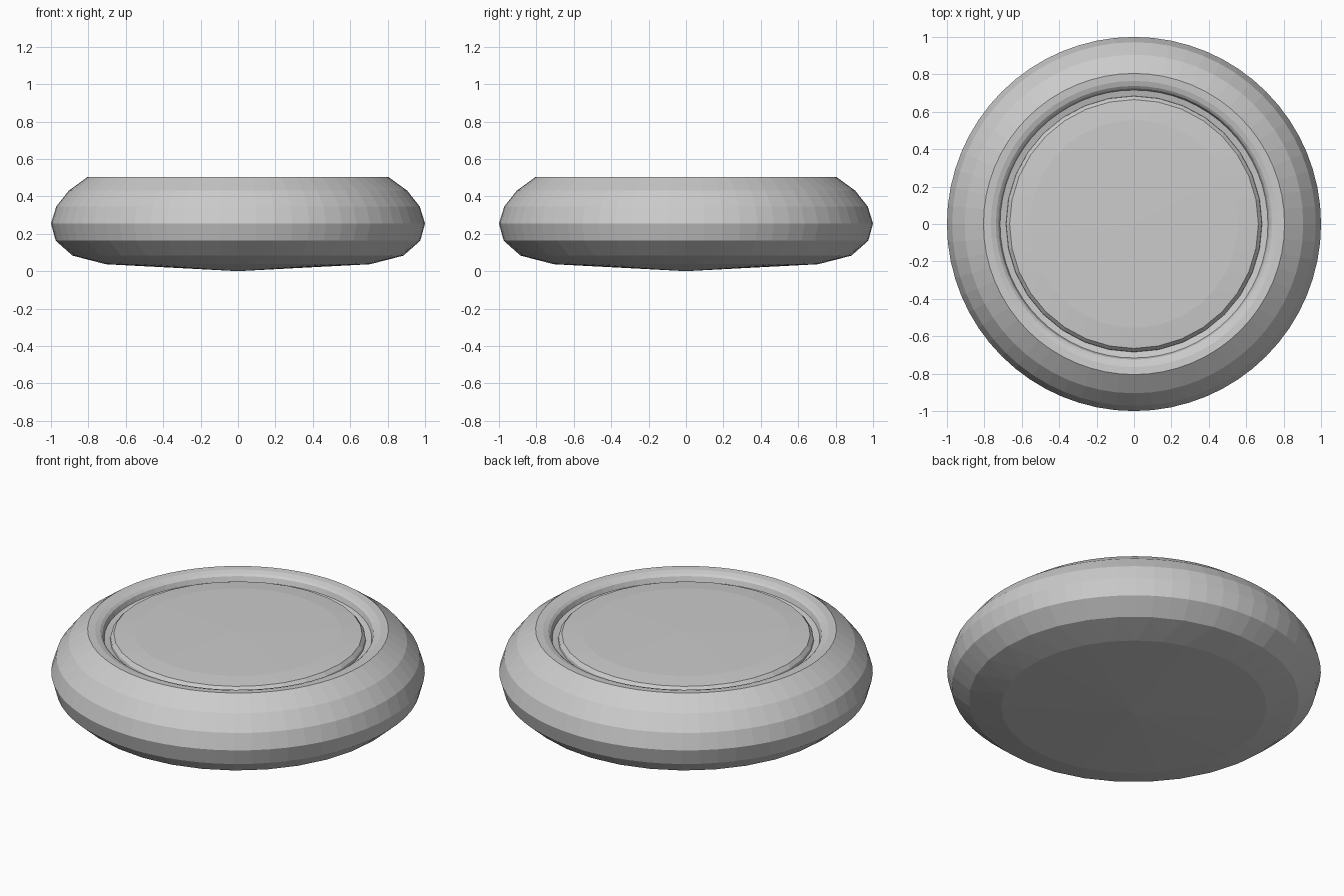
import bpy, bmesh
from math import sin, cos, pi

if "Cube" in bpy.data.objects:
    bpy.data.objects.remove(bpy.data.objects["Cube"])

SEG = 64


def ring(bm, r, z, coarse=False):
    """Ring of 64 points; a coarse ring reads as a 32-sided polygon."""
    out = []
    for i in range(SEG):
        a = 2 * pi * i / SEG
        k = cos(2 * pi / SEG) if coarse and i % 2 else 1.0
        out.append(bm.verts.new((r * k * cos(a), r * k * sin(a), z)))
    return out


def bridge(bm, a, b):
    for i in range(SEG):
        j = (i + 1) % SEG
        bm.faces.new((a[i], a[j], b[j], b[i]))


def toothed_cap(bm, edge, r, z, centre_z):
    """Shallow domed cap with triangular teeth running round its border."""
    n = SEG // 2
    mids = []
    for i in range(n):
        a = 2 * pi * (i + 0.5) / n
        mids.append(bm.verts.new((r * cos(a), r * sin(a), z)))
    c = bm.verts.new((0, 0, centre_z))
    for i in range(n):
        nxt = edge[(2 * i + 2) % SEG]
        m, m2 = mids[i], mids[(i + 1) % n]
        bm.faces.new((edge[2 * i], edge[2 * i + 1], nxt, m))
        bm.faces.new((nxt, m2, m))
        bm.faces.new((m, m2, c))


def finish(bm, name):
    bmesh.ops.recalc_face_normals(bm, faces=bm.faces)
    me = bpy.data.meshes.new(name)
    bm.to_mesh(me)
    bm.free()
    ob = bpy.data.objects.new(name, me)
    bpy.context.collection.objects.link(ob)


# Rounded body: underside, bulging wall, inward rolled rim, groove and floor
bm = bmesh.new()
body = [(0.885, 0.083), (0.975, 0.163), (1.0, 0.255), (0.972, 0.345),
        (0.905, 0.43), (0.805, 0.503), (0.765, 0.5), (0.738, 0.491),
        (0.725, 0.48), (0.716, 0.452), (0.67, 0.44)]
rings = [ring(bm, r, z, i == 0) for i, (r, z) in enumerate(body)]
for a, b in zip(rings, rings[1:]):
    bridge(bm, a, b)
toothed_cap(bm, rings[0], 0.71, 0.037, 0.0)
bm.faces.new(rings[-1])
finish(bm, "body")

# Inset disc with softened edge
bm = bmesh.new()
disc = [(0.685, 0.442), (0.682, 0.458), (0.665, 0.477)]
rings = [ring(bm, r, z, True) for r, z in disc]
for a, b in zip(rings, rings[1:]):
    bridge(bm, a, b)
toothed_cap(bm, rings[-1], 0.555, 0.487, 0.493)
bm.faces.new(rings[0])
finish(bm, "inset_disc")
